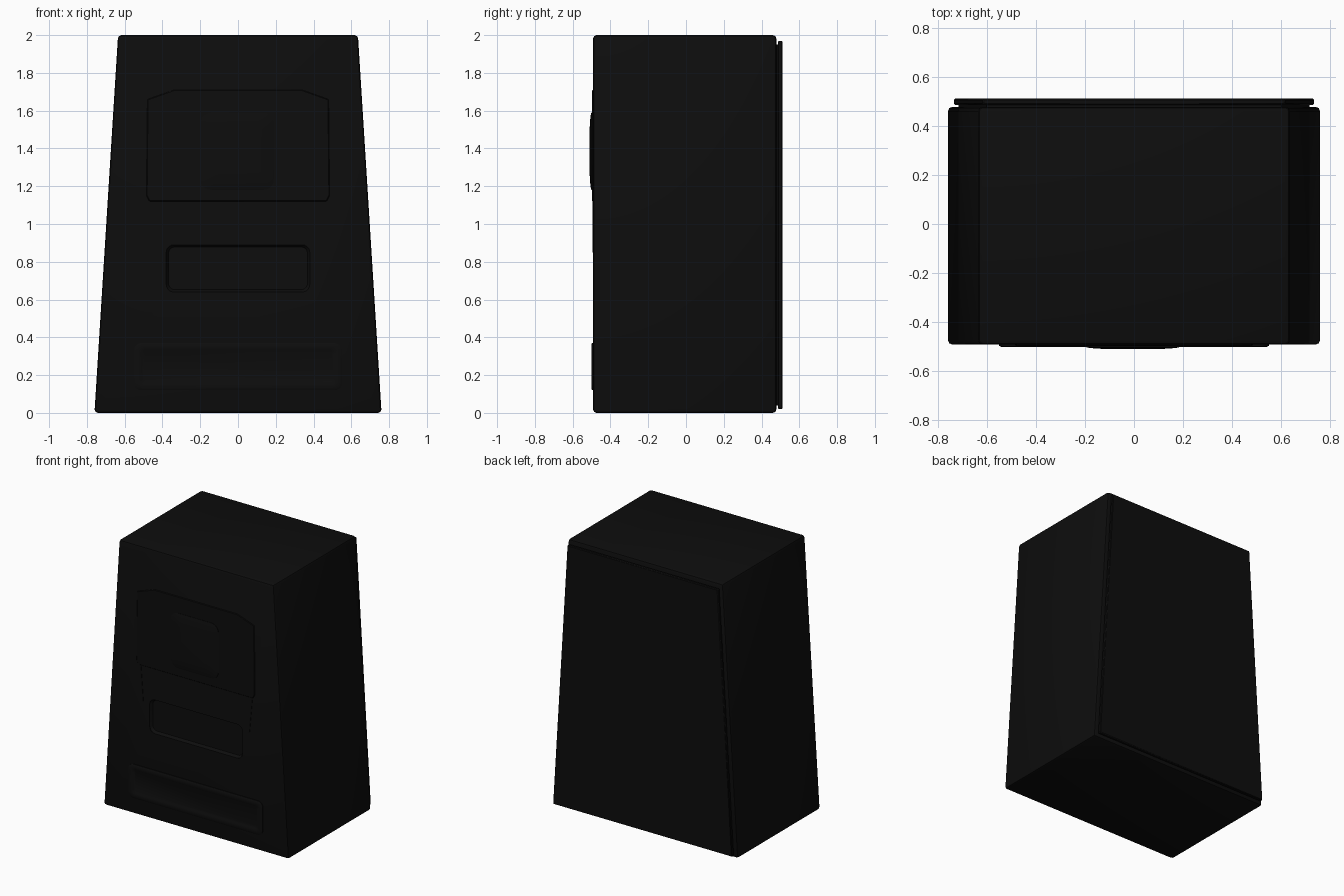
import bpy, bmesh, math

if "Cube" in bpy.data.objects:
    bpy.data.objects.remove(bpy.data.objects["Cube"])

black = bpy.data.materials.new("black_paint")
black.diffuse_color = (0.004, 0.004, 0.004, 1)
black.use_nodes = True
black.node_tree.nodes["Principled BSDF"].inputs["Base Color"].default_value = black.diffuse_color


def rounded_rect(x0, x1, z0, z1, r, inset=0.0, n=5):
    x0, x1, z0, z1 = x0 + inset, x1 - inset, z0 + inset, z1 - inset
    r = max(r - inset * 0.5, 0.006)
    pts = []
    corners = [(x1 - r, z1 - r), (x0 + r, z1 - r), (x0 + r, z0 + r), (x1 - r, z0 + r)]
    for k, (cx, cz) in enumerate(corners):
        for i in range(n + 1):
            a = math.pi / 2 * (k + i / n)
            pts.append((cx + r * math.cos(a), cz + r * math.sin(a)))
    return pts


def loft(name, loops):
    """Closed solid through a list of (y, xz outline) sections."""
    bm = bmesh.new()
    rings = [[bm.verts.new((x, y, z)) for x, z in pts] for y, pts in loops]
    for a, b in zip(rings, rings[1:]):
        for i in range(len(a)):
            j = (i + 1) % len(a)
            bm.faces.new((a[i], a[j], b[j], b[i]))
    bm.faces.new(rings[0])
    bm.faces.new(rings[-1])
    bmesh.ops.recalc_face_normals(bm, faces=bm.faces)
    mesh = bpy.data.meshes.new(name)
    bm.to_mesh(mesh)
    bm.free()
    ob = bpy.data.objects.new(name, mesh)
    bpy.context.collection.objects.link(ob)
    mesh.materials.append(black)
    return ob


def stepped_panel(name, rect, steps):
    """Rounded panel from (y, inset) steps."""
    return loft(name, [(y, rounded_rect(*rect, inset=i)) for y, i in steps])


def bevel(ob, width, segments=1):
    m = ob.modifiers.new("bevel", "BEVEL")
    m.width, m.segments = width, segments
    m.limit_method = "ANGLE"
    m.angle_limit = math.radians(40)


def trapezoid(b, t, z0, z1):
    return [(-b, z0), (b, z0), (t, z1), (-t, z1)]


# Tapered cabinet shell
shell = trapezoid(0.76, 0.635, 0, 2.0)
cabinet = loft("cabinet", [(-0.492, shell), (0.478, shell)])
bevel(cabinet, 0.018, 2)

# Back panel, set in from the edges behind a thin seam
neck = trapezoid(0.715, 0.602, 0.04, 1.95)
plate = trapezoid(0.735, 0.617, 0.02, 1.97)
loft("back_seam", [(0.47, neck), (0.49, neck)])
back = loft("back_panel", [(0.486, plate), (0.511, plate)])
bevel(back, 0.005)

# Recessed opening in the middle of the front
opening = (-0.38, 0.38, 0.64, 0.89, 0.04)
cutter = stepped_panel("opening_cutter", opening,
                       [(-0.56, 0), (-0.488, 0), (-0.47, 0.012)])
cutter.hide_render = True
cutter.hide_viewport = False
cutter.display_type = "WIRE"
cut = cabinet.modifiers.new("opening", "BOOLEAN")
cut.object = cutter
cut.operation = "DIFFERENCE"
cut.solver = "EXACT"

# Apply modifiers, then drop the cutter
bpy.context.view_layer.update()
dg = bpy.context.evaluated_depsgraph_get()
cabinet.data = bpy.data.meshes.new_from_object(cabinet.evaluated_get(dg))
cabinet.modifiers.clear()
bpy.data.objects.remove(cutter)

# Upper display plate with clipped top corners
upper = [(-0.47, 1.12), (0.47, 1.12), (0.485, 1.15), (0.48, 1.66),
         (0.34, 1.71), (-0.34, 1.71), (-0.48, 1.66), (-0.485, 1.15)]
bevel(loft("upper_plate", [(-0.485, upper), (-0.498, upper)]), 0.004)

# Domed square window
stepped_panel("window", (-0.2, 0.19, 1.18, 1.59, 0.06),
              [(-0.49, 0), (-0.501, 0), (-0.506, 0.02), (-0.51, 0.08)])

# Side ribs running from the upper plate down to the opening
for side, s in (("left", -1), ("right", 1)):
    rib = [(s * 0.465, 1.12), (s * 0.45, 1.12), (s * 0.43, 0.85), (s * 0.44, 0.85)]
    loft(side + "_rib", [(-0.485, rib), (-0.495, rib)])

# Lower framed panel
stepped_panel("lower_panel", (-0.55, 0.55, 0.12, 0.37, 0.04),
              [(-0.485, 0), (-0.497, 0), (-0.501, 0.008), (-0.501, 0.035), (-0.495, 0.045)])

for ob in bpy.context.collection.objects:
    ob.select_set(True)
    bpy.context.view_layer.objects.active = ob
bpy.ops.object.shade_smooth_by_angle(angle=math.radians(30))
